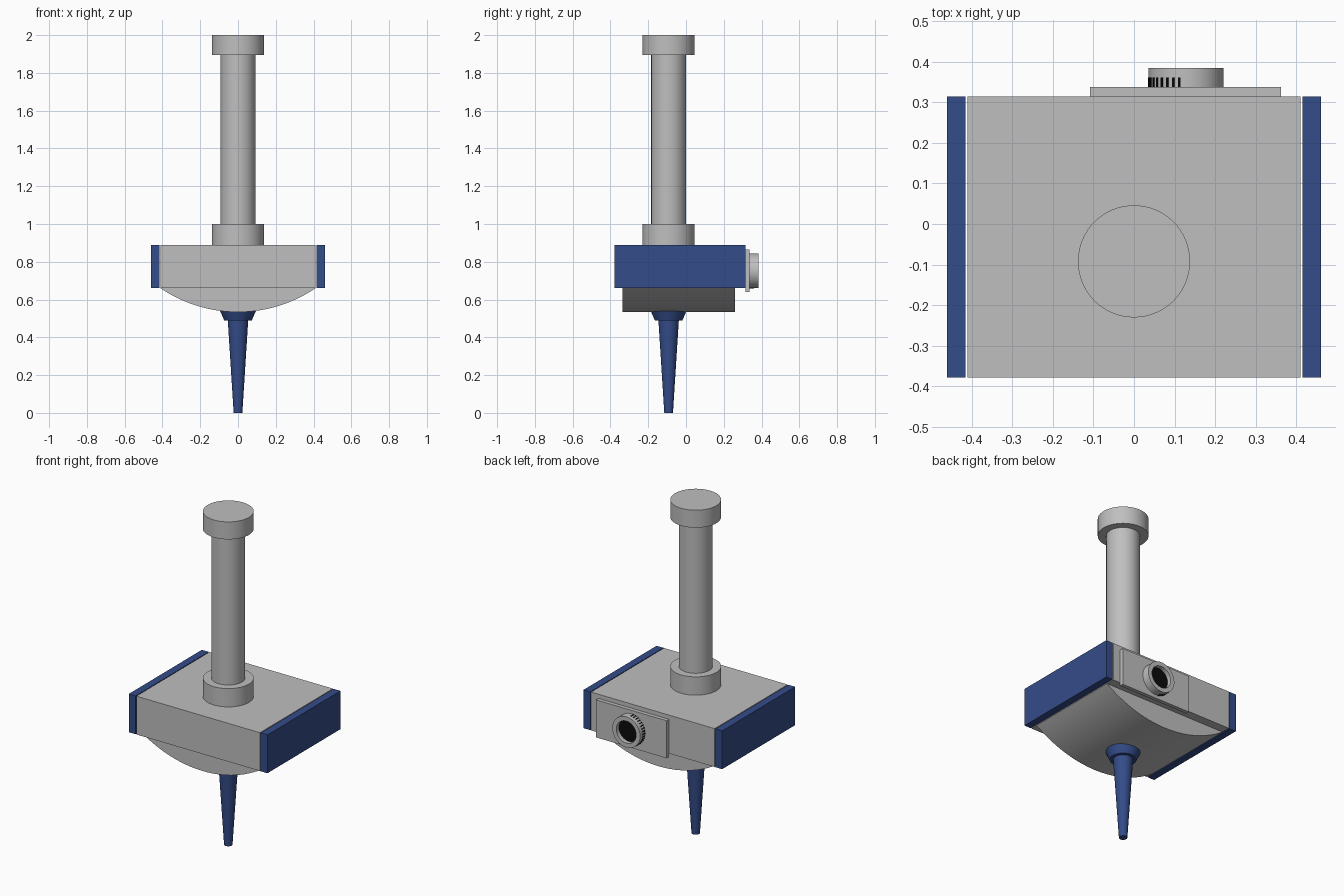
import bpy, bmesh, math
from mathutils import Matrix, Vector

cube = bpy.data.objects.get("Cube")
if cube:
    bpy.data.objects.remove(cube, do_unlink=True)


def material(name, rgb):
    m = bpy.data.materials.new(name)
    m.use_nodes = True
    m.diffuse_color = (*rgb, 1)
    m.node_tree.nodes["Principled BSDF"].inputs["Base Color"].default_value = (*rgb, 1)
    return m


GREY = material("light grey", (0.52, 0.52, 0.52))
BLUE = material("dark blue", (0.034, 0.072, 0.25))
BLACK = material("black", (0.003, 0.003, 0.003))


def finish(name, bm, mat, smooth=False):
    bmesh.ops.recalc_face_normals(bm, faces=bm.faces)
    mesh = bpy.data.meshes.new(name)
    bm.to_mesh(mesh)
    bm.free()
    mesh.materials.append(mat)
    ob = bpy.data.objects.new(name, mesh)
    bpy.context.collection.objects.link(ob)
    if smooth:
        bpy.ops.object.select_all(action="DESELECT")
        ob.select_set(True)
        bpy.context.view_layer.objects.active = ob
        bpy.ops.object.shade_smooth_by_angle(angle=math.radians(30))
    return ob


def box(name, mat, x, y, z):
    """Box from (min, max) pairs."""
    bm = bmesh.new()
    bmesh.ops.create_cube(bm, size=1)
    for v in bm.verts:
        v.co = [p[0] if c < 0 else p[1] for c, p in zip(v.co, (x, y, z))]
    return finish(name, bm, mat)


def lathe(name, mat, profile, place, steps=64):
    """Revolve (radius, height) points about the local z axis."""
    bm = bmesh.new()
    verts = [bm.verts.new((r, 0, h)) for r, h in profile]
    edges = [bm.edges.new(pair) for pair in zip(verts, verts[1:])]
    bmesh.ops.spin(bm, geom=verts + edges, axis=(0, 0, 1), cent=(0, 0, 0),
                   angle=math.tau, steps=steps)
    bmesh.ops.remove_doubles(bm, verts=bm.verts, dist=1e-5)
    bm.transform(place)
    return finish(name, bm, mat, True)


# Housing and side panels
FRONT, BACK = -0.378, 0.314
BOTTOM, TOP = 0.66, 0.89
box("housing", GREY, (-0.41, 0.41), (FRONT, BACK), (BOTTOM, TOP))
box("left_panel", BLUE, (0.415, 0.46), (FRONT, BACK), (BOTTOM, TOP))
box("right_panel", BLUE, (-0.46, -0.415), (FRONT, BACK), (BOTTOM, TOP))

# Curved belly: circular segment extruded front to back
half, sag = 0.41, 0.126
radius = (half ** 2 + sag ** 2) / (2 * sag)
sweep = math.asin(half / radius)
bm = bmesh.new()
arc = []
for i in range(33):
    a = sweep * (i / 16 - 1)
    arc.append(bm.verts.new((radius * math.sin(a), -0.335,
                             BOTTOM - sag + radius * (1 - math.cos(a)))))
segment = bm.faces.new(arc)
ext = bmesh.ops.extrude_face_region(bm, geom=[segment], use_keep_orig=True)
bmesh.ops.translate(bm, vec=(0, 0.595, 0),
                    verts=[v for v in ext["geom"] if isinstance(v, bmesh.types.BMVert)])
finish("belly", bm, GREY, True)

# Column with two collars
axis = Matrix.Translation((0, -0.092, 0))
lathe("column", GREY, [(0, TOP), (0.138, TOP), (0.138, 1), (0.092, 1), (0.092, 1.895),
                       (0.138, 1.895), (0.138, 2), (0, 2)], axis)

# Tapered probe
lathe("probe", BLUE, [(0, 0), (0.023, 0), (0.054, 0.49), (0.073, 0.49),
                      (0.097, 0.545), (0, 0.545)], axis)

# Connector plate and socket on the back
box("connector_plate", GREY, (-0.108, 0.362), (BACK, 0.337), (0.64, 0.865))
centre = Vector((0.128, 0.336, 0.752))
back = Matrix.Translation(centre) @ Matrix.Rotation(-math.pi / 2, 4, "X")
outer, inner = 0.092, 0.066
lathe("socket_ring", GREY, [(inner, 0), (outer, 0), (outer, 0.048), (inner, 0.048),
                            (inner, 0)], back)
lathe("socket_core", BLACK, [(0, 0), (inner, 0), (inner, 0.022), (0, 0.022)], back)

# Dark slots around the right half of the socket
bm = bmesh.new()
for deg in range(-80, 81, 10):
    turn = Matrix.Rotation(math.radians(deg), 4, "Y")
    size = Matrix.Diagonal((0.004, 0.024, 0.006, 1))
    bmesh.ops.create_cube(bm, size=1, matrix=Matrix.Translation(centre) @ turn
                          @ Matrix.Translation((-outer, 0.013, 0)) @ size)
finish("socket_slots", bm, BLACK)
